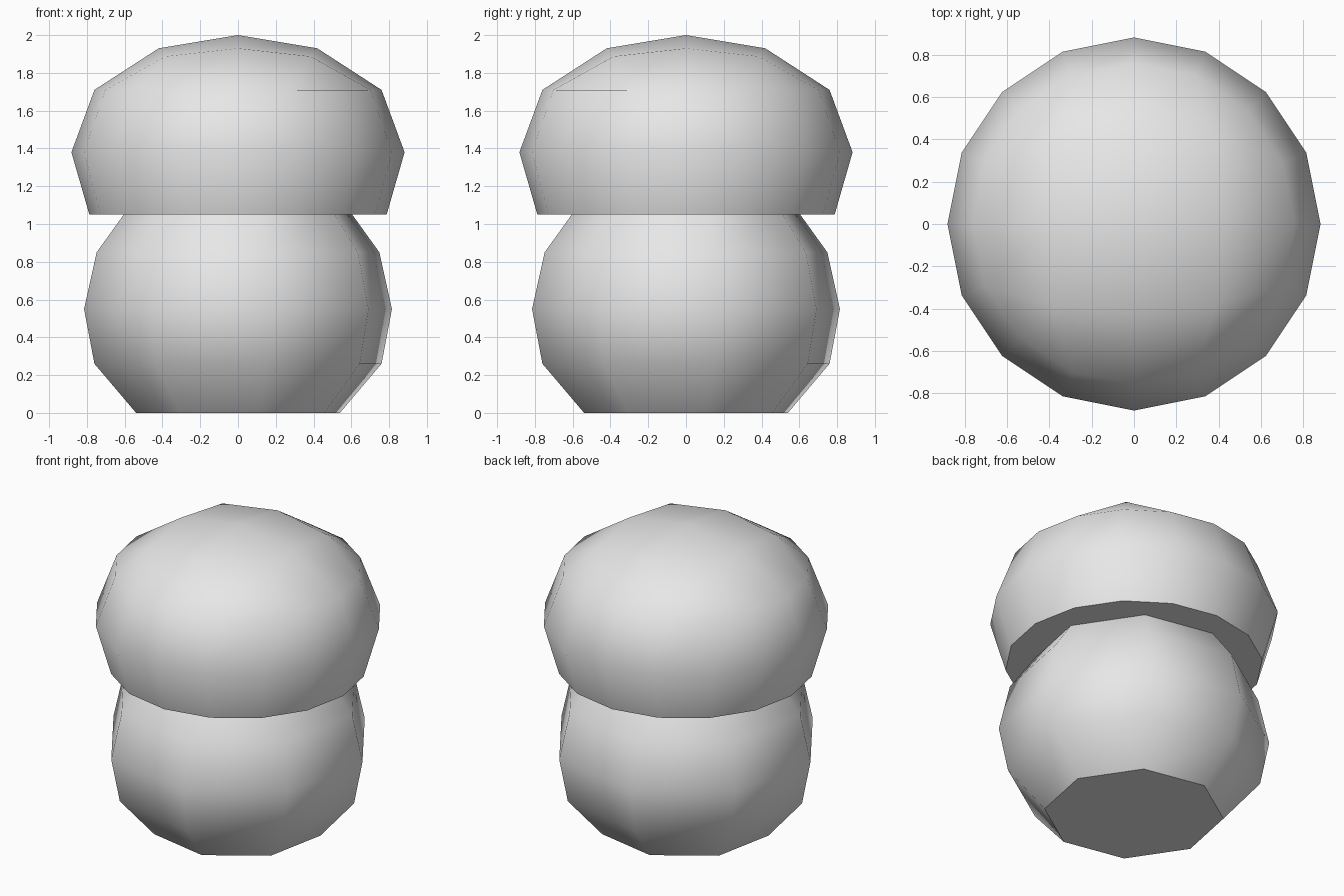
import bpy
import bmesh
from math import atan2, cos, sin, pi

cube = bpy.data.objects.get("Cube")
if cube:
    bpy.data.objects.remove(cube, do_unlink=True)

# Single grey material
grey = bpy.data.materials.new("plain_grey")
grey.use_nodes = True
colour = (0.8, 0.8, 0.8, 1)
grey.diffuse_color = colour
grey.node_tree.nodes["Principled BSDF"].inputs["Base Color"].default_value = colour


def add_ring(bm, sides, radius, z, turn=0):
    angles = [turn + 2 * pi * k / sides for k in range(sides)]
    return [bm.verts.new((radius * cos(a), radius * sin(a), z)) for a in angles]


def bridge(bm, low, high):
    n = len(low)
    for k in range(n):
        bm.faces.new((low[k], low[(k + 1) % n], high[(k + 1) % n], high[k]))


def finish(bm, name, flat_faces):
    """Smooth everything except the flat end faces, then make the object."""
    bmesh.ops.recalc_face_normals(bm, faces=bm.faces[:])
    for face in bm.faces:
        face.smooth = True
    for face in flat_faces:
        face.smooth = False
        for edge in face.edges:
            edge.smooth = False
    mesh = bpy.data.meshes.new(name)
    bm.to_mesh(mesh)
    bm.free()
    mesh.materials.append(grey)
    bpy.context.collection.objects.link(bpy.data.objects.new(name, mesh))


# Rounded eight-sided stem
bm = bmesh.new()
stem_profile = [(0.55, 0), (0.775, 0.26), (0.831, 0.55), (0.763, 0.85), (0.58, 1.1)]
rings = [add_ring(bm, 8, r, z, pi / 16) for r, z in stem_profile]
for low, high in zip(rings, rings[1:]):
    bridge(bm, low, high)
ends = [bm.faces.new(rings[0][::-1]), bm.faces.new(rings[-1])]
finish(bm, "stem", ends)

# Sixteen-sided cap with a flat underside
bm = bmesh.new()
cap_profile = [(0.787, 1.05), (0.882, 1.38), (0.76, 1.71)]
rings = [add_ring(bm, 16, r, z) for r, z in cap_profile]
for low, high in zip(rings, rings[1:]):
    bridge(bm, low, high)
underside = bm.faces.new(rings[0][::-1])

# Crown of the cap: a domed square grid that meets the round rim
grid = {}
for i in range(-2, 3):
    for j in range(-2, 3):
        step = round(atan2(j, i) / (pi / 8)) % 16
        level = max(abs(i), abs(j))
        if level == 2:
            grid[i, j] = rings[-1][step]
        elif level == 0:
            grid[i, j] = bm.verts.new((0, 0, 2))
        else:
            r, z = (0.544, 1.887) if i and j else (0.42, 1.93)
            a = step * pi / 8
            grid[i, j] = bm.verts.new((r * cos(a), r * sin(a), z))
for i in range(-2, 2):
    for j in range(-2, 2):
        bm.faces.new((grid[i, j], grid[i + 1, j], grid[i + 1, j + 1], grid[i, j + 1]))
finish(bm, "cap", [underside])
